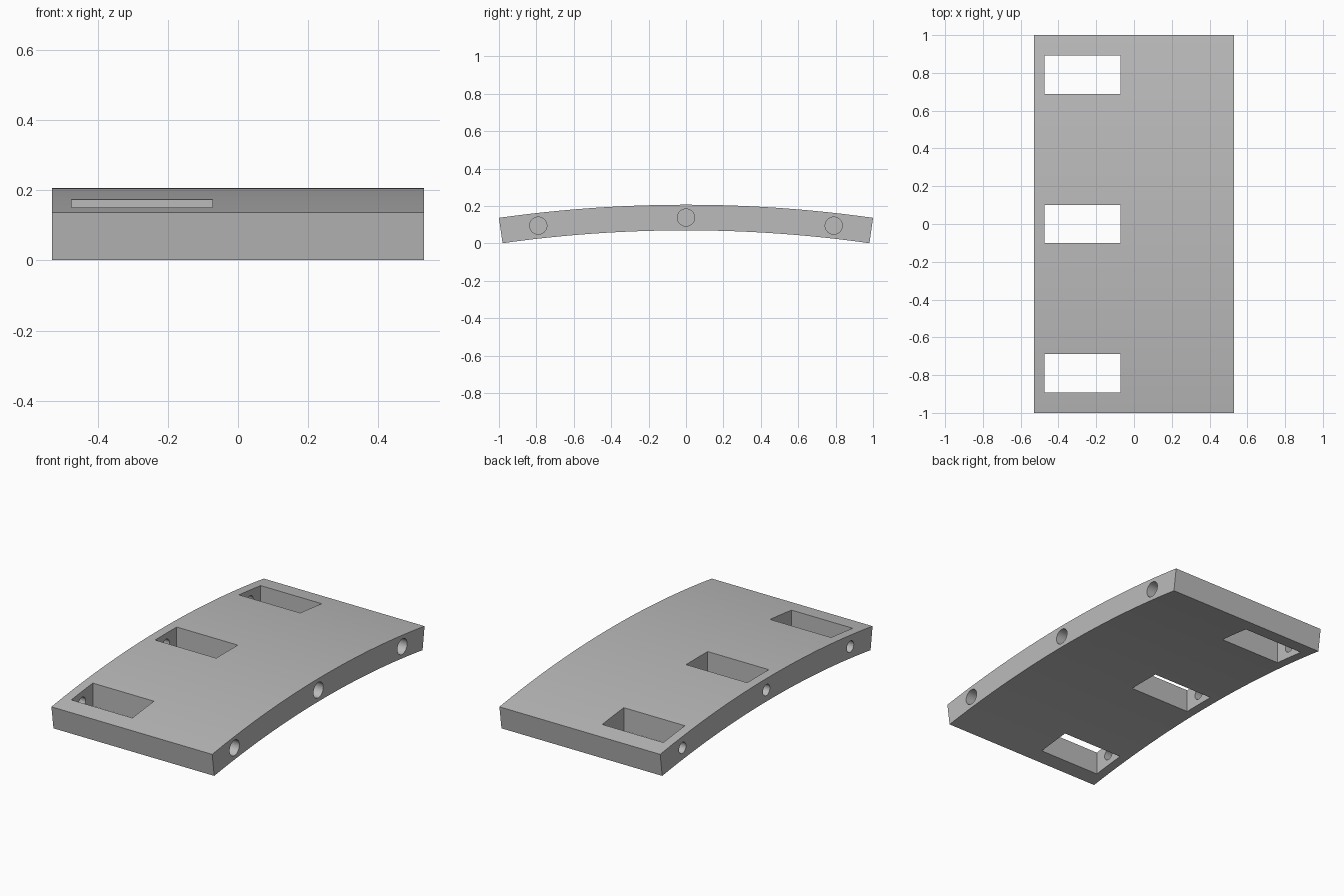
import bpy
import bmesh
import math
from mathutils import Matrix

cube = bpy.data.objects.get("Cube")
if cube:
    bpy.data.objects.remove(cube, do_unlink=True)

HALF_WIDTH = 0.53
THICK = 0.137
TOP = 0.207
RADIUS = 7.18            # outer radius of the arc
ANGLE = math.asin(1 / RADIUS)
SEGMENTS = 64

concrete = bpy.data.materials.new("concrete grey")
concrete.use_nodes = True
grey = (0.5, 0.5, 0.5, 1)
concrete.diffuse_color = grey
concrete.node_tree.nodes["Principled BSDF"].inputs["Base Color"].default_value = grey


def make_object(name, bm):
    bmesh.ops.recalc_face_normals(bm, faces=bm.faces)
    mesh = bpy.data.meshes.new(name)
    bm.to_mesh(mesh)
    bm.free()
    mesh.materials.append(concrete)
    obj = bpy.data.objects.new(name, mesh)
    bpy.context.collection.objects.link(obj)
    return obj


def arc_point(radius, angle):
    return radius * math.sin(angle), TOP - RADIUS + radius * math.cos(angle)


def box(name, x0, x1, y, width):
    bm = bmesh.new()
    scale = Matrix.Diagonal((x1 - x0, width, 1, 1))
    bmesh.ops.create_cube(bm, size=1, matrix=Matrix.Translation(((x0 + x1) / 2, y, 0.1)) @ scale)
    return make_object(name, bm)


def rod(name, x0, x1, y, z, radius):
    bm = bmesh.new()
    place = Matrix.Translation(((x0 + x1) / 2, y, z)) @ Matrix.Rotation(math.pi / 2, 4, "Y")
    bmesh.ops.create_cone(bm, cap_ends=True, segments=40, radius1=radius, radius2=radius,
                          depth=x1 - x0, matrix=place)
    return make_object(name, bm)


def cut(target, cutter):
    cutter.hide_render = True
    mod = target.modifiers.new("cut", "BOOLEAN")
    mod.operation = "DIFFERENCE"
    mod.solver = "EXACT"
    mod.object = cutter
    bpy.context.view_layer.objects.active = target
    bpy.ops.object.modifier_apply(modifier=mod.name)
    bpy.data.objects.remove(cutter, do_unlink=True)


# Curved slab: an arc profile extruded across the width
angles = [ANGLE * (2 * i / SEGMENTS - 1) for i in range(SEGMENTS + 1)]
profile = [arc_point(RADIUS, a) for a in angles]
profile += [arc_point(RADIUS - THICK, a) for a in reversed(angles)]
bm = bmesh.new()
face = bm.faces.new([bm.verts.new((-HALF_WIDTH, y, z)) for y, z in profile])
side = bmesh.ops.extrude_face_region(bm, geom=[face], use_keep_orig=True)
moved = [v for v in side["geom"] if isinstance(v, bmesh.types.BMVert)]
bmesh.ops.translate(bm, verts=moved, vec=(2 * HALF_WIDTH, 0, 0))
slab = make_object("curved_slab", bm)

# Three through pockets, each with a bolt hole and an opposite blind socket
for y in (-0.79, 0, 0.79):
    z = arc_point(RADIUS - THICK / 2, math.asin(y / RADIUS))[1]
    cut(slab, box("pocket_cutter", -0.475, -0.072, y, 0.203))
    cut(slab, rod("bolt_hole_cutter", -0.6, -0.4, y, z, 0.033))
    cut(slab, rod("socket_cutter", 0.2, 0.6, y, z, 0.046))

# Smooth curves with crisp edges
bpy.ops.object.select_all(action="DESELECT")
slab.select_set(True)
bpy.context.view_layer.objects.active = slab
bpy.ops.object.shade_smooth_by_angle(angle=math.radians(30))
